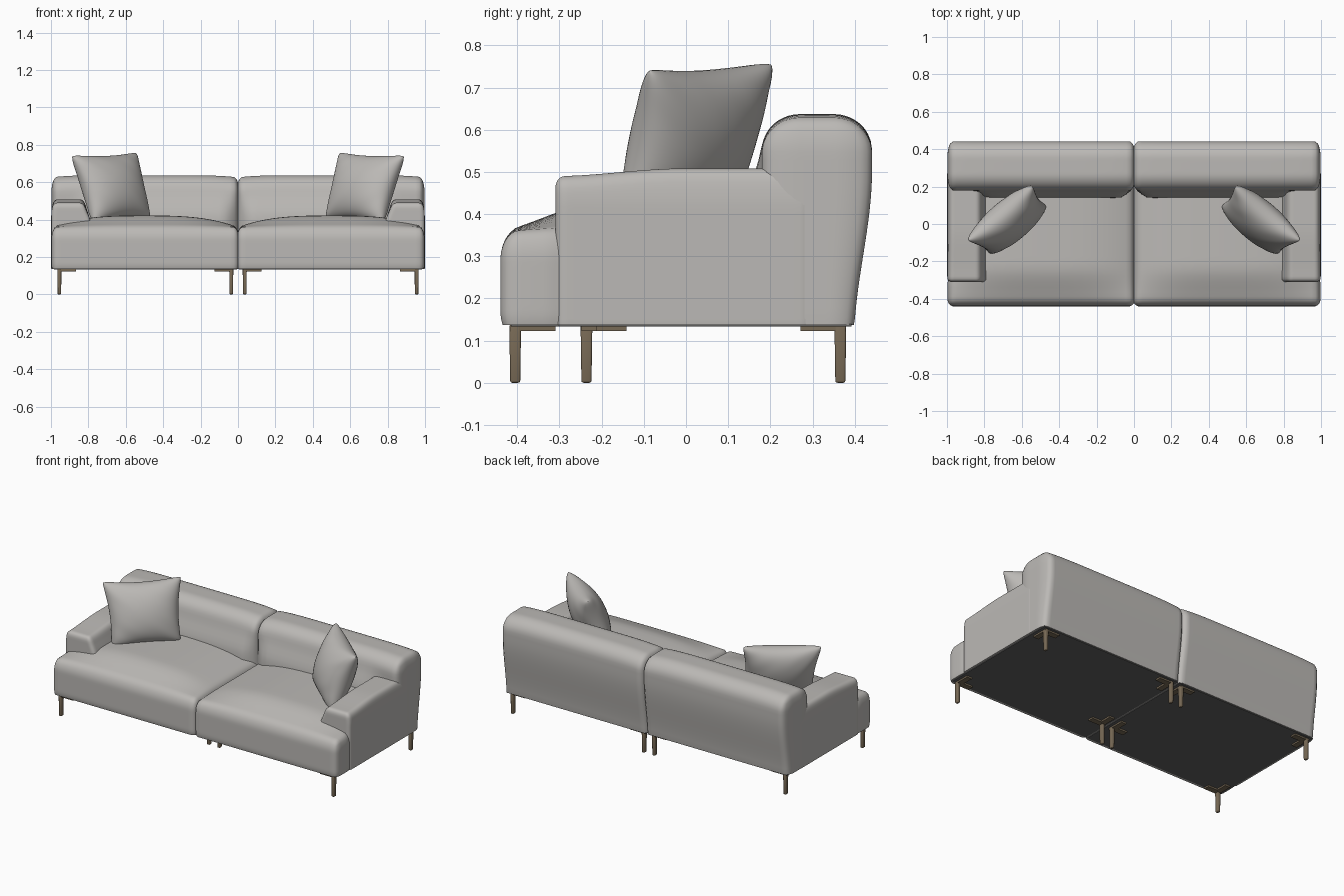
import bpy, bmesh, math
from mathutils import Vector

if "Cube" in bpy.data.objects:
    bpy.data.objects.remove(bpy.data.objects["Cube"])

FLOOR = 0.137  # underside height of the upholstery


def material(name, rgb):
    m = bpy.data.materials.new(name)
    m.diffuse_color = (*rgb, 1)
    m.use_nodes = True
    m.node_tree.nodes["Principled BSDF"].inputs["Base Color"].default_value = m.diffuse_color
    return m


FABRIC = material("grey fabric", (0.50, 0.485, 0.465))
BRONZE = material("bronze metal", (0.19, 0.145, 0.093))
DARK = material("dark underside", (0.12, 0.12, 0.117))


def finish(name, bm, mat, angle=50):
    """Turn a bmesh into a smooth object mirrored across x = 0."""
    bmesh.ops.recalc_face_normals(bm, faces=bm.faces)
    me = bpy.data.meshes.new(name)
    bm.to_mesh(me)
    bm.free()
    me.materials.append(mat)
    ob = bpy.data.objects.new(name, me)
    bpy.context.collection.objects.link(ob)
    mod = ob.modifiers.new("mirror", 'MIRROR')
    mod.use_mirror_merge = False
    bpy.ops.object.select_all(action='DESELECT')
    ob.select_set(True)
    bpy.context.view_layer.objects.active = ob
    bpy.ops.object.shade_smooth_by_angle(angle=math.radians(angle))
    return ob


def smooth(t):
    t = min(1, max(0, t))
    return t * t * (3 - 2 * t)


def cushion(name, lo, hi, rad, deform):
    """Rounded padded block, reshaped by a rule and cut flat underneath."""
    bm = bmesh.new()
    bmesh.ops.create_cube(bm, size=2)
    bmesh.ops.subdivide_edges(bm, edges=bm.edges[:], cuts=27, use_grid_fill=True)
    for v in bm.verts:
        p, d = [0] * 3, [0] * 3
        for i in range(3):
            t = math.sin(v.co[i] * math.pi / 2)
            c = (lo[i] + hi[i]) / 2 + t * (hi[i] - lo[i]) / 2
            p[i] = min(max(c, lo[i] + rad[i]), hi[i] - rad[i])
            d[i] = (c - p[i]) / rad[i]
        d = Vector(d).normalized()
        v.co = deform(Vector([p[i] + d[i] * rad[i] for i in range(3)]))
    geom = bm.verts[:] + bm.edges[:] + bm.faces[:]
    cut = bmesh.ops.bisect_plane(bm, geom=geom, plane_co=(0, 0, FLOOR),
                                 plane_no=(0, 0, -1), clear_outer=True)
    rim = [e for e in cut['geom_cut'] if isinstance(e, bmesh.types.BMEdge)]
    bmesh.ops.contextual_create(bm, geom=rim)
    return finish(name, bm, FABRIC)


# Seat: crowned top, sloping down to the front, tucked in beside the arm
def seat_shape(p):
    k = smooth((p.z - 0.18) / 0.17)
    crown = 1 - abs(2 * p.x - 1) ** 3
    p.z += k * 0.062 * crown * smooth((p.y + 0.46) / 0.24)
    p.x -= 0.012 * smooth((p.y + 0.32) / 0.04) * smooth((p.x - 0.9) / 0.08)
    return p


cushion("seat", (-0.006, -0.44, 0.10), (0.998, 0.25, 0.36), (0.03, 0.045, 0.07), seat_shape)


# Backrest: fuller at the seat line, rear tapering in toward the floor
def back_shape(p):
    if p.y > 0.31:
        p.y -= 0.042 * smooth((0.5 - p.z) / 0.4) * (p.y - 0.31) / 0.13
    else:
        bulge = smooth((0.58 - p.z) / 0.18) * smooth(p.x / 0.08) * smooth((0.88 - p.x) / 0.1)
        p.y -= 0.04 * bulge * (0.31 - p.y) / 0.13
    p.z -= 0.012 * smooth((p.z - 0.5) / 0.1) * abs(2 * p.x - 1) ** 6
    return p


cushion("backrest", (-0.008, 0.18, 0.07), (0.998, 0.441, 0.637), (0.03, 0.09, 0.085), back_shape)


# Arm: inner side leaning outward, top rising slightly to the back
def arm_shape(p):
    if p.x < 0.9:
        p.x += 0.04 * smooth((p.z - 0.36) / 0.14)
    p.z += 0.018 * smooth((p.y + 0.31) / 0.3) * smooth((p.z - 0.4) / 0.08)
    p.x -= 0.01 * smooth((p.z - 0.42) / 0.1) * smooth((p.x - 0.9) / 0.08)
    return p


cushion("arm", (0.782, -0.31, 0.11), (0.9985, 0.30, 0.49), (0.025, 0.022, 0.03), arm_shape)

# Throw pillow: four corners, pinched edges, puffed on both sides
bl, br = Vector((0.465, 0.10, 0.405)), Vector((0.775, -0.16, 0.375))
tl, tr = Vector((0.54, 0.21, 0.762)), Vector((0.895, -0.09, 0.746))
normal = (br - bl).cross(tl - bl).normalized()
bm = bmesh.new()
for side in (1, -1):
    grid = bmesh.ops.create_grid(bm, x_segments=28, y_segments=28, size=1)
    for v in grid['verts']:
        a, b = (math.sin(c * math.pi / 2) for c in v.co.xy)
        puff = max(0, (1 - a * a) * (1 - b * b)) ** 0.45
        # rounded corner tips, edges drawn in between them
        tip = 1 - 0.04 * (a * b) ** 8
        s = (a * tip * (1 - 0.09 * (1 - b * b)) + 1) / 2
        t = (b * tip * (1 - 0.10 * (1 - a * a)) + 1) / 2
        base = bl.lerp(br, s).lerp(tl.lerp(tr, s), t)
        # soft creases running in from the corners
        crease = 0.004 * math.sin(9 * (a - b)) * abs(a * b) * puff
        v.co = base + normal * side * (0.1 * puff + crease)
bmesh.ops.remove_doubles(bm, verts=bm.verts[:], dist=0.0002)
finish("throw_pillow", bm, FABRIC, 80)


def box(bm, lo, hi, taper=1.0):
    verts = bmesh.ops.create_cube(bm, size=1)['verts']
    for v in verts:
        f = taper if v.co.z < 0 else 1
        c = v.co * 1
        c.x, c.y = c.x * f, c.y * f
        v.co = [(lo[i] + hi[i]) / 2 + c[i] * (hi[i] - lo[i]) for i in range(3)]
    return verts


# Dark cover under each half
bm = bmesh.new()
box(bm, (0.006, -0.415, 0.133), (0.985, 0.392, 0.139))
finish("underside_cover", bm, DARK, 30)

# Legs with an L-shaped mounting bracket: x, y, bracket direction in x and y
for name, x, y, dx, dy in (("front_outer_leg", 0.955, -0.405, -1, 1),
                           ("front_inner_leg", 0.036, -0.236, 1, 1),
                           ("rear_outer_leg", 0.955, 0.366, -1, -1),
                           ("rear_inner_leg", 0.036, 0.366, 1, -1)):
    bm = bmesh.new()
    box(bm, (x - 0.011, y - 0.014, 0), (x + 0.011, y + 0.014, 0.138), 0.85)
    bmesh.ops.bevel(bm, geom=bm.edges[:], offset=0.005, segments=3,
                    affect='EDGES', profile=0.5)
    ex, ey = x + dx * 0.09, y + dy * 0.095
    ix, iy = x + dx * 0.025, y + dy * 0.025
    ox, oy = x - dx * 0.01, y - dy * 0.012
    box(bm, (min(ox, ex), min(oy, iy), 0.123), (max(ox, ex), max(oy, iy), 0.138))
    box(bm, (min(ox, ix), min(oy, ey), 0.123), (max(ox, ix), max(oy, ey), 0.138))
    finish(name, bm, BRONZE, 40)
